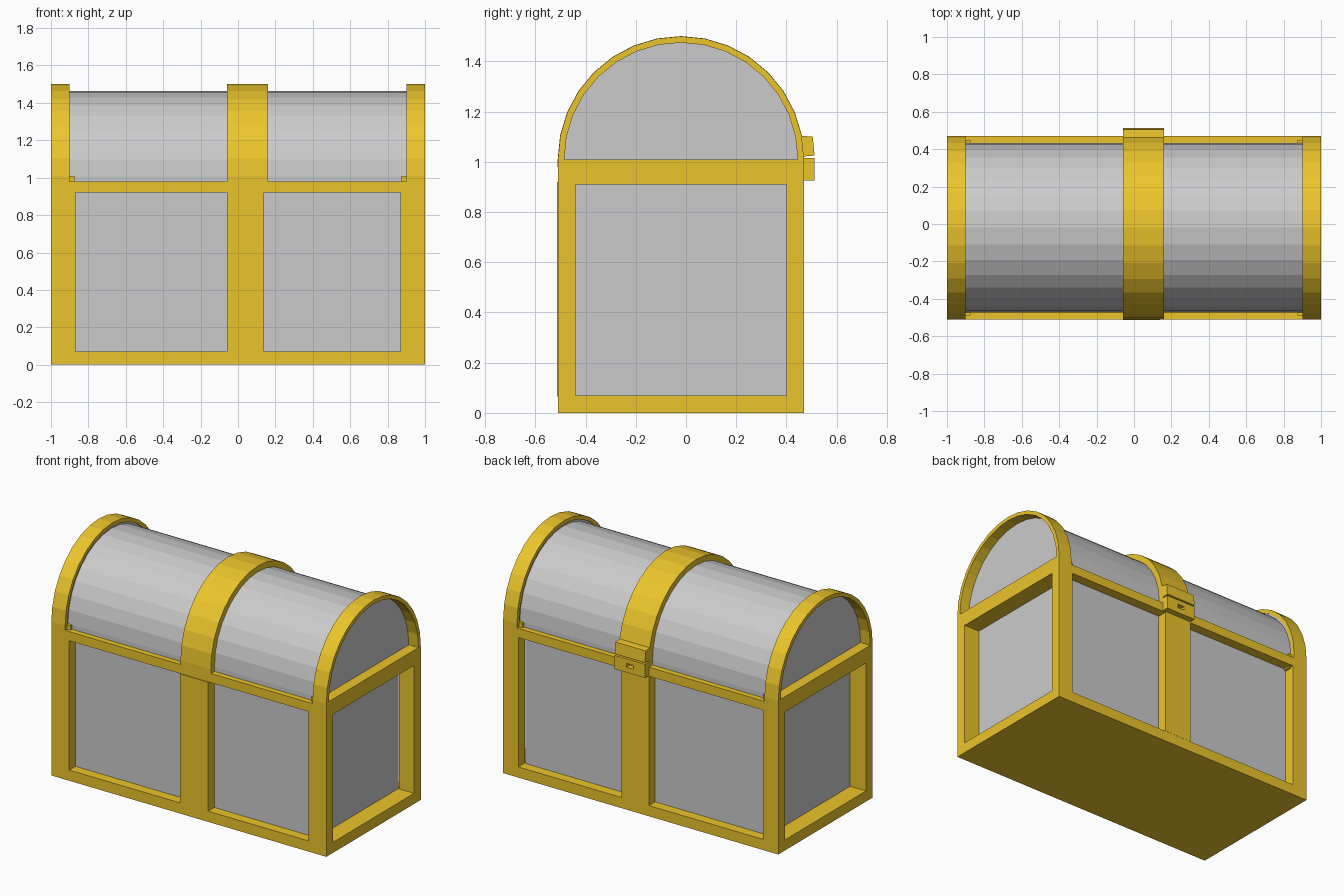
import bpy, bmesh, math

if "Cube" in bpy.data.objects:
    bpy.data.objects.remove(bpy.data.objects["Cube"])

gold = bpy.data.materials.new("gold")
gold.diffuse_color = (0.84, 0.56, 0.025, 1)
gold.use_nodes = True
gold.node_tree.nodes["Principled BSDF"].inputs["Base Color"].default_value = gold.diffuse_color

CY = -0.02      # centre of chest depth (the latch sticks out at the back)
SPRING = 1.01   # height where the lid arch springs


def prism(name, profile, x0, x1, mat=None):
    """Extrude a closed (y, z) profile from x0 to x1."""
    bm = bmesh.new()
    face = bm.faces.new([bm.verts.new((x0, y, z)) for y, z in profile])
    ext = bmesh.ops.extrude_face_region(bm, geom=[face])
    moved = [v for v in ext["geom"] if isinstance(v, bmesh.types.BMVert)]
    bmesh.ops.translate(bm, verts=moved, vec=(x1 - x0, 0, 0))
    bmesh.ops.recalc_face_normals(bm, faces=bm.faces)
    me = bpy.data.meshes.new(name)
    bm.to_mesh(me)
    bm.free()
    ob = bpy.data.objects.new(name, me)
    bpy.context.collection.objects.link(ob)
    if mat:
        me.materials.append(mat)
    return ob


def box(name, x, y, z, mat=None):
    return prism(name, [(y[0], z[0]), (y[1], z[0]), (y[1], z[1]), (y[0], z[1])], x[0], x[1], mat)


def arc(r, foot, n=16):
    """Half circle of n facets with short straight legs down to foot."""
    pts = [(CY + r * math.cos(math.pi * i / n), SPRING + r * math.sin(math.pi * i / n))
           for i in range(n + 1)]
    return [(CY + r, foot)] + pts + [(CY - r, foot)]


def hoop(name, r_out, r_in, foot, x0, x1):
    return prism(name, arc(r_out, foot) + arc(r_in, foot)[::-1], x0, x1, gold)


# grey body and barrel lid
box("body_panels", (-0.885, 0.885), (-0.445, 0.405), (0.05, 0.97))
prism("lid_barrel", arc(0.453, 0.96), -0.92, 0.92)

# gold base slab
box("base_slab", (-1, 1), (-0.51, 0.47), (0, 0.07), gold)

# corner posts, end rails, lid end hoops and lid end panels
for s, side in ((-1, "left"), (1, "right")):
    def span(a, b):
        return tuple(sorted((s * a, s * b)))
    box(f"{side}_front_post", span(0.87, 1), (-0.51, -0.44), (0.07, 0.98), gold)
    box(f"{side}_back_post", span(0.89, 1), (0.40, 0.47), (0.07, 0.98), gold)
    box(f"{side}_end_rail", span(0.875, 1), (-0.49, 0.45), (0.91, SPRING), gold)
    hoop(f"{side}_lid_hoop", 0.49, 0.465, 0.98, *span(0.9, 1))
    prism(f"{side}_lid_end_panel", arc(0.466, 1.0), *span(0.905, 0.93))

# long rails under the lid
box("front_rail", (-0.99, 0.99), (-0.51, -0.44), (0.92, 0.98), gold)
box("back_rail", (-0.99, 0.99), (0.40, 0.47), (0.92, 0.98), gold)

# middle strap: front post, back post and lid band
box("front_middle_post", (-0.06, 0.14), (-0.514, -0.44), (0.065, 0.92), gold)
box("back_middle_post", (-0.06, 0.14), (0.40, 0.471), (0.07, 0.93), gold)
hoop("middle_lid_band", 0.491, 0.445, 0.98, -0.06, 0.16)

# two-part latch with keyhole at the back
prism("latch_upper", [(0.45, 1.02), (0.512, 1.025), (0.505, 1.10), (0.45, 1.105)], -0.06, 0.16, gold)
lower = box("latch_lower", (-0.06, 0.16), (0.46, 0.512), (0.925, 1.015), gold)
cutter = box("keyhole_cutter", (0.025, 0.075), (0.48, 0.55), (0.96, 0.985))
cutter.hide_render = True
cutter.hide_viewport = True
mod = lower.modifiers.new("keyhole", "BOOLEAN")
mod.operation = "DIFFERENCE"
mod.object = cutter
